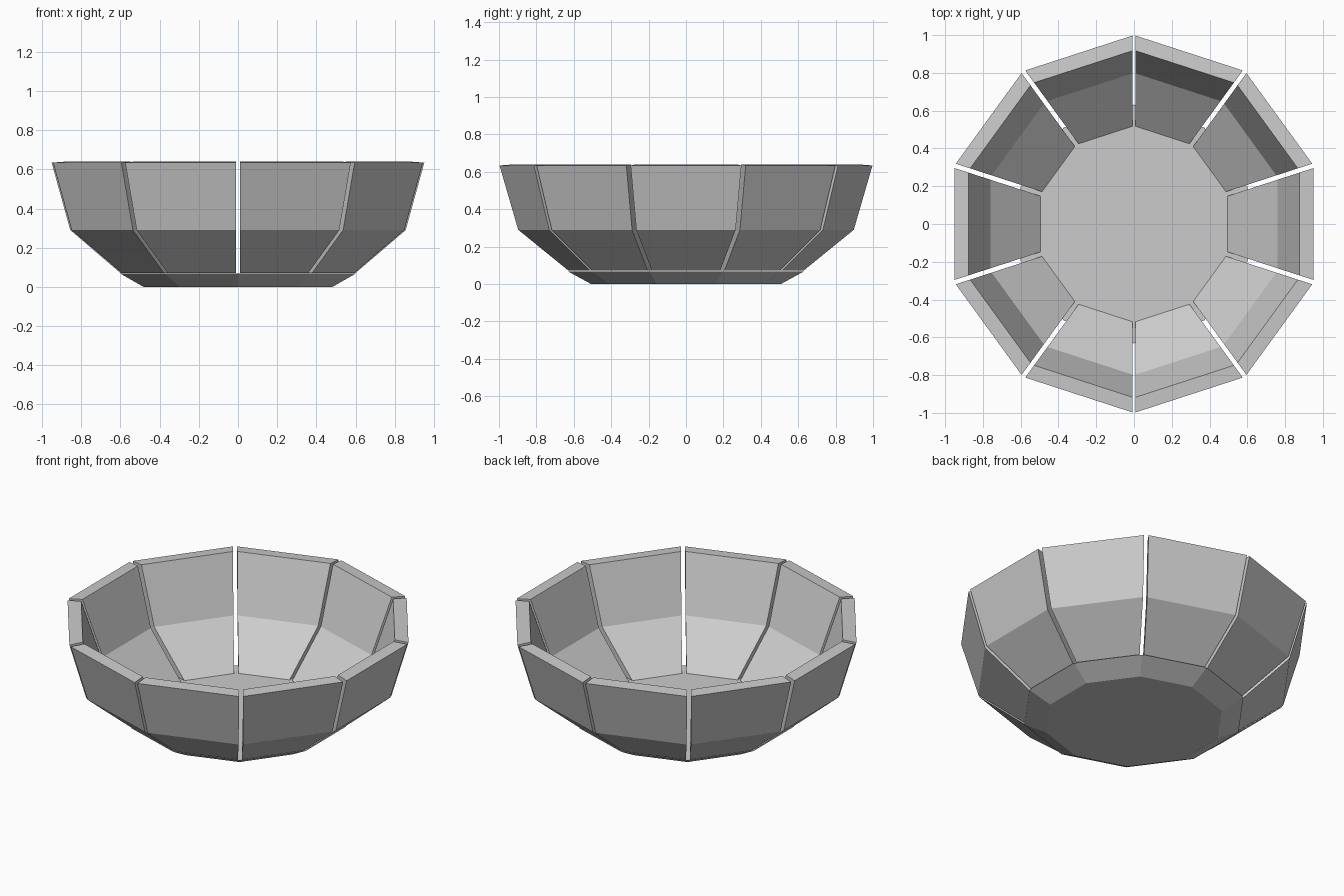
import bpy, bmesh, math
from mathutils import Vector

if "Cube" in bpy.data.objects:
    bpy.data.objects.remove(bpy.data.objects["Cube"])

SIDES = 10
STEP = 2 * math.pi / SIDES
# closed wall cross-section: (corner radius, height)
PROFILE = [(0.632, 0.072), (0.90, 0.29), (1.0, 0.634),
           (0.92, 0.64), (0.80, 0.30), (0.52, 0.072)]


def corner(k, r, z):
    a = math.pi / 2 + k * STEP
    return Vector((r * math.cos(a), r * math.sin(a), z))


def half_gap(k):
    return 0.009 if k % 5 == 0 else 0.012


def finish(name, bm):
    bmesh.ops.recalc_face_normals(bm, faces=bm.faces[:])
    mesh = bpy.data.meshes.new(name)
    bm.to_mesh(mesh)
    bm.free()
    bpy.context.collection.objects.link(bpy.data.objects.new(name, mesh))


def skin(name, a, b):
    """Join two matching loops and cap both ends."""
    bm = bmesh.new()
    va = [bm.verts.new(p) for p in a]
    vb = [bm.verts.new(p) for p in b]
    n = len(va)
    for i in range(n):
        j = (i + 1) % n
        bm.faces.new((va[i], va[j], vb[j], vb[i]))
    bm.faces.new(va)
    bm.faces.new(vb)
    finish(name, bm)


# ten-sided base plate
skin("base_plate",
     [corner(k, 0.507, 0) for k in range(SIDES)],
     [corner(k, 0.632, 0.068) for k in range(SIDES)])

# bent wall panels, separated by narrow radial gaps
for k in range(SIDES):
    left, right = [], []
    for r, z in PROFILE:
        p, q = corner(k, r, z), corner(k + 1, r, z)
        along = (q - p).normalized() / math.cos(STEP / 2)
        left.append(p + along * half_gap(k))
        right.append(q - along * half_gap(k + 1))
    skin(f"wall_panel_{k + 1}", left, right)
